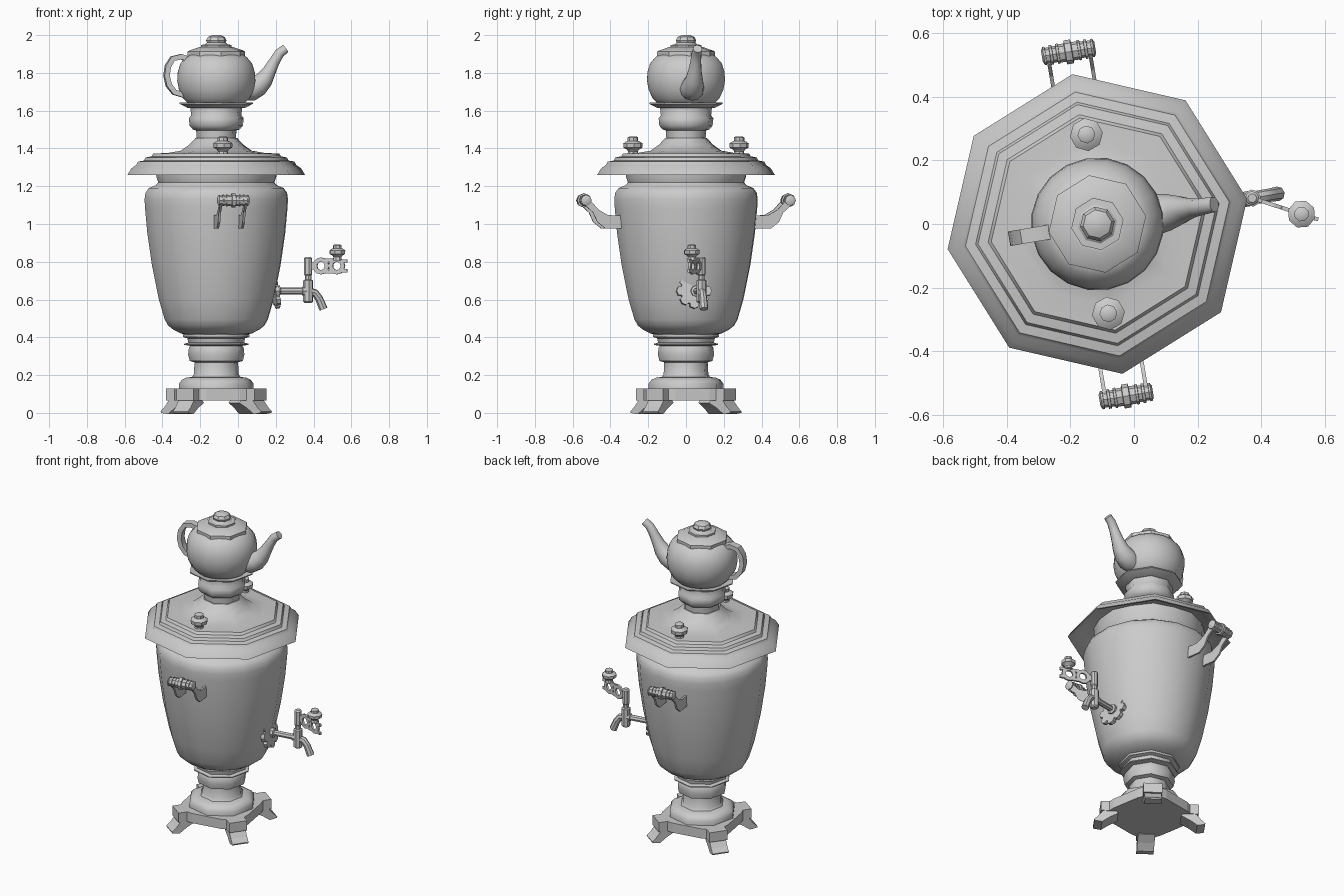
import bpy, bmesh
from math import sin, cos, pi, radians
from mathutils import Matrix, Vector

# Whole model shares one axis, turned slightly about z
AXIS = Matrix.Translation((-0.115, 0.0, 0)) @ Matrix.Rotation(radians(9.5), 4, 'Z')


def finish(name, bm, angle, m=Matrix()):
    bmesh.ops.transform(bm, matrix=AXIS @ m, verts=bm.verts)
    bmesh.ops.recalc_face_normals(bm, faces=bm.faces)
    me = bpy.data.meshes.new(name)
    bm.to_mesh(me)
    bm.free()
    ob = bpy.data.objects.new(name, me)
    bpy.context.collection.objects.link(ob)
    if angle:
        bpy.ops.object.select_all(action='DESELECT')
        bpy.context.view_layer.objects.active = ob
        ob.select_set(True)
        bpy.ops.object.shade_smooth_by_angle(angle=radians(angle))
    return ob


def skin(bm, rings, cap=True, loop=False):
    rs = [[bm.verts.new(p) for p in r] for r in rings]
    n = len(rs[0])
    pairs = list(zip(rs, rs[1:])) + ([(rs[-1], rs[0])] if loop else [])
    for a, b in pairs:
        for i in range(n):
            j = (i + 1) % n
            bm.faces.new((a[i], a[j], b[j], b[i]))
    if cap and not loop:
        bm.faces.new(rs[0])
        bm.faces.new(rs[-1])


def lathe(name, prof, n=8, angle=35, m=Matrix(), loop=False):
    bm = bmesh.new()
    skin(bm, [[(r * cos(2 * pi * i / n), r * sin(2 * pi * i / n), z) for i in range(n)]
              for r, z in prof], loop=loop)
    return finish(name, bm, angle, m)


def tube(name, pts, n=12, wide=None, angle=40, m=Matrix()):
    # sweep along (x, z, radius) points in the xz plane
    bm, rings = bmesh.new(), []
    for k, (x, z, r) in enumerate(pts):
        a, b = pts[max(k - 1, 0)], pts[min(k + 1, len(pts) - 1)]
        t = Vector((b[0] - a[0], 0, b[1] - a[1])).normalized()
        nrm = Vector((-t.z, 0, t.x))
        if wide:
            sec = [(r, wide), (-r, wide), (-r, -wide), (r, -wide)]
        else:
            sec = [(r * cos(2 * pi * i / n), r * sin(2 * pi * i / n)) for i in range(n)]
        rings.append([Vector((x, 0, z)) + nrm * u + Vector((0, v, 0)) for u, v in sec])
    skin(bm, rings)
    return finish(name, bm, angle, m)


def plate(name, outline, thick, m=Matrix()):
    # outline in local xy, extruded symmetrically along local z
    bm = bmesh.new()
    skin(bm, [[(x, y, s * thick / 2) for x, y in outline] for s in (-1, 1)])
    return finish(name, bm, 0, m)


def T(x, y, z):
    return Matrix.Translation((x, y, z))


def R(deg, ax='Z'):
    return Matrix.Rotation(radians(deg), 4, ax)


# Base plate with four lobes, and splayed feet
outline = []
for k in range(4):
    a = radians(45 + 90 * k)
    for r, w in ((.215, -.085), (.235, -.055), (.287, -.055), (.287, .055), (.235, .055), (.215, .085)):
        outline.append((r * cos(a) - w * sin(a), r * sin(a) + w * cos(a)))
plate("base_plate", outline, .062, T(0, 0, .097))
for k in range(4):
    tube(f"foot_{k}", [(.215, .085, .045), (.255, .045, .028), (.29, .012, .022), (.325, .004, .004)],
         wide=.05, angle=0, m=R(45 + 90 * k))

# Pedestal
lathe("pedestal", [(.2, .12), (.2, .155), (.185, .175), (.16, .187), (.13, .19), (.12, .205), (.117, .268),
                   (.143, .275), (.151, .31), (.147, .345), (.14, .355), (.172, .36), (.172, .366),
                   (.15, .372), (.155, .395), (.178, .402), (.178, .415), (.15, .43)], angle=50)

# Tapered smooth body with neck
lathe("body", [(.12, .408), (.19, .42), (.23, .44), (.258, .462), (.277, .495), (.308, .6), (.345, .78),
               (.37, .95), (.382, 1.08), (.385, 1.13), (.38, 1.165), (.362, 1.19), (.325, 1.205),
               (.312, 1.22), (.322, 1.25), (.325, 1.33)], n=16, angle=45)

# Stepped octagonal lid
lathe("lid", [(.31, 1.325), (.4, 1.3), (.465, 1.26), (.477, 1.26), (.455, 1.295), (.43, 1.312), (.42, 1.33),
              (.388, 1.336), (.38, 1.352), (.348, 1.358), (.338, 1.373), (.26, 1.376), (.19, 1.388),
              (.145, 1.42), (.112, 1.455), (.1, 1.455)], angle=46)

# Chimney, cup and tray under the teapot
lathe("chimney", [(.105, 1.44), (.108, 1.495), (.125, 1.5), (.143, 1.52), (.147, 1.56), (.135, 1.575),
                  (.14, 1.625)], angle=50)
lathe("teapot_tray", [(.13, 1.612), (.155, 1.615), (.197, 1.636), (.197, 1.642), (.15, 1.63), (.12, 1.63)])

# Lid knobs
KNOB = [(.03, -.005), (.026, .015), (.033, .025), (.05, .034), (.052, .056), (.038, .066), (.028, .07),
        (.028, .088), (.018, .094)]
for s, side in ((1, "back"), (-1, "front")):
    lathe("lid_knob_" + side, KNOB, m=R(-2.5) @ T(0, .283 * s, 1.37))

# Teapot
lathe("teapot_body", [(.125, 1.625), (.15, 1.637), (.178, 1.665), (.2, 1.71), (.209, 1.76), (.206, 1.805),
                      (.192, 1.85), (.165, 1.882), (.14, 1.898)], n=20, angle=50)
lathe("teapot_lid", [(.14, 1.885), (.155, 1.89), (.155, 1.912), (.145, 1.918), (.09, 1.937), (.083, 1.937),
                     (.083, 1.948), (.062, 1.95), (.05, 1.96), (.055, 1.972), (.045, 1.99), (.022, 2.0)])
tube("teapot_spout", [(.15, 1.715, .06), (.19, 1.715, .064), (.225, 1.733, .058), (.258, 1.765, .047),
                      (.285, 1.81, .036), (.312, 1.86, .029), (.34, 1.905, .026), (.372, 1.928, .024)], angle=60)
tube("teapot_handle", [(-.15, 1.872, .014), (-.19, 1.886, .014), (-.235, 1.875, .014), (-.26, 1.835, .014),
                       (-.267, 1.785, .014), (-.255, 1.735, .014), (-.225, 1.697, .014), (-.175, 1.683, .014)],
     wide=.023)

# Side handles: two curved brackets and a ribbed grip
ARM = [(.34, .975), (.445, .977), (.487, 1.01), (.51, 1.06), (.553, 1.1), (.54, 1.135), (.52, 1.12),
       (.48, 1.075), (.43, 1.047), (.37, 1.045), (.34, 1.06)]
half = [(.0, .038), (.01, .038), (.012, .029), (.03, .029), (.031, .032), (.038, .032), (.039, .026),
        (.05, .026), (.051, .031), (.059, .031), (.06, .025), (.072, .025), (.073, .029), (.079, .029), (.085, .018)]
GRIP = [(r, -z) for z, r in reversed(half[1:])] + [(r, z) for z, r in half[1:]]
for turn, side in ((0, "right"), (180, "left")):
    out = R(turn + 90)
    for x in (-.066, .066):
        plate(f"handle_bracket_{side}", ARM, .012, out @ T(0, x, 0) @ R(90, 'X'))
    lathe("handle_grip_" + side, GRIP, m=out @ T(.548, 0, 1.125) @ R(90, 'X'))

# Tap: scalloped escutcheon, pipe, plug, nozzle
gear = []
for i in range(8):
    for d, r in ((-15, .088), (0, .094), (15, .088), (19, .072), (26, .072)):
        a = radians(45 * i + d)
        gear.append((r * cos(a), r * sin(a)))
plate("tap_escutcheon", gear, .022, T(.313, -.01, .645) @ R(80, 'Y'))
tube("tap_pipe", [(.29, .645, .03), (.34, .645, .03), (.345, .645, .018), (.46, .645, .018), (.462, .645, .024),
                  (.49, .645, .024)], n=8)
lathe("tap_plug", [(.018, .582), (.027, .59), (.027, .7), (.018, .705), (.018, .728), (.022, .733), (.022, .818),
                   (.014, .826)], m=T(.493, 0, 0))
tube("tap_nozzle", [(.49, .645, .02), (.53, .635, .021), (.552, .605, .021), (.575, .55, .023)], n=8)

# Tap key: pierced flat plate of two rings with a knob on top
key = T(.493, 0, 0) @ R(-27.5)
for x in (.072, .16):
    bm = bmesh.new()
    skin(bm, [[(r * cos(pi * i / 6), y, r * sin(pi * i / 6)) for i in range(12)]
              for r, y in ((.045, -.006), (.045, .006), (.022, .006), (.022, -.006))], loop=True)
    finish("tap_key_ring", bm, 0, key @ T(x, 0, .778))
tube("tap_key_arm", [(.01, .778, .018), (.04, .778, .018)], wide=.006, m=key)
for x, z in ((.116, .748), (.116, .808), (.2, .752), (.2, .804)):
    tube("tap_key_scroll", [(x - .018, z, .009), (x + .018, z, .009)], wide=.006, m=key)
lathe("tap_key_knob", [(r * .85, z * .85) for r, z in KNOB], m=key @ T(.163, 0, .812))
